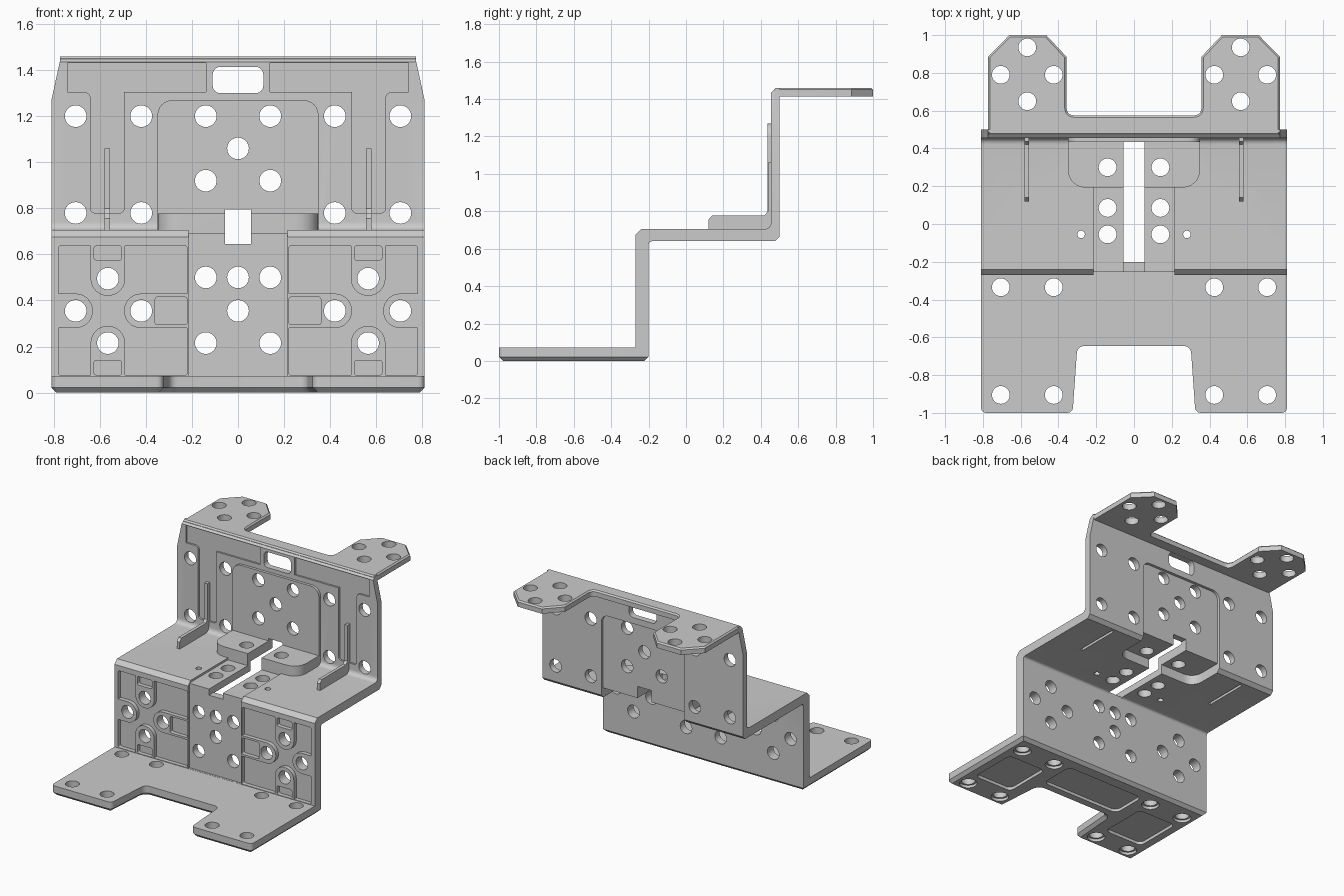
import bpy, bmesh, math

if "Cube" in bpy.data.objects:
    bpy.data.objects.remove(bpy.data.objects["Cube"])

def rounded(pts, n=6):
    """Outline from (u, v, radius) corners; radius 0 keeps the corner sharp."""
    out = []
    for i, (u, v, r) in enumerate(pts):
        if not r:
            out.append((u, v))
            continue
        ends = []
        for q in (pts[i - 1], pts[(i + 1) % len(pts)]):
            d = math.hypot(q[0] - u, q[1] - v)
            ends.append((u + (q[0] - u) * r / d, v + (q[1] - v) * r / d))
        for k in range(n + 1):
            t = k / n
            a, b, c = (1 - t) ** 2, 2 * t * (1 - t) * 0.83, t * t
            w = a + b + c
            out.append(((a * ends[0][0] + b * u + c * ends[1][0]) / w,
                        (a * ends[0][1] + b * v + c * ends[1][1]) / w))
    return out

def rect(u0, u1, v0, v1, r=0):
    return rounded([(u0, v0, r), (u1, v0, r), (u1, v1, r), (u0, v1, r)])

def disc(u, v, r=0.047, n=32):
    return [(u + r * math.cos(k * math.tau / n), v + r * math.sin(k * math.tau / n)) for k in range(n)]

def mirrored(pts):
    """Outline of a shape symmetric about u = 0 from its right half."""
    return pts + [(-p[0],) + tuple(p[1:]) for p in reversed(pts)]

def flip(pts, s):
    return [(u * s, v) for u, v in pts]

PLANES = {'XY': lambda u, v, w: (u, v, w), 'XZ': lambda u, v, w: (u, w, v), 'YZ': lambda u, v, w: (w, u, v)}

def prism(name, plane, pts, lo, hi, chamfer=0, cap='hi'):
    """Extruded outline, with an optional chamfer around one cap."""
    bm = bmesh.new()
    place = PLANES[plane]
    a = [bm.verts.new(place(u, v, lo)) for u, v in pts]
    b = [bm.verts.new(place(u, v, hi)) for u, v in pts]
    caps = {'lo': bm.faces.new(a), 'hi': bm.faces.new(b)}
    for i in range(len(pts)):
        j = (i + 1) % len(pts)
        bm.faces.new((a[i], a[j], b[j], b[i]))
    bmesh.ops.recalc_face_normals(bm, faces=bm.faces)
    if chamfer:
        bmesh.ops.bevel(bm, geom=list(caps[cap].edges), offset=chamfer, segments=1, affect='EDGES')
    me = bpy.data.meshes.new(name)
    bm.to_mesh(me)
    bm.free()
    ob = bpy.data.objects.new(name, me)
    bpy.context.scene.collection.objects.link(ob)
    return ob

def combine(target, tools, operation):
    """Apply one boolean per tool, then delete the tools."""
    bpy.context.view_layer.objects.active = target
    for t in tools:
        t.hide_render = True
        m = target.modifiers.new('bool', 'BOOLEAN')
        m.operation, m.solver, m.object = operation, 'EXACT', t
        bpy.ops.object.modifier_apply(modifier=m.name)
        bpy.data.objects.remove(t)

SIDES = (1, -1)

# stepped sheet: lower wall, shelf and upper wall
body = prism('stepped_bracket', 'YZ', rounded([
    (-0.27, 0.03, 0), (-0.2, 0.03, 0), (-0.2, 0.64, 0.02), (0.475, 0.64, 0), (0.5, 0.665, 0),
    (0.5, 1.46, 0), (0.485, 1.46, 0), (0.455, 1.435, 0), (0.455, 0.705, 0.035),
    (-0.24, 0.705, 0), (-0.27, 0.675, 0)]), -0.81, 0.81)

# foot plate with front notch, and top flange with two ears
foot = prism('foot', 'XY', rounded(mirrored([
    (0.3, -0.645, 0.04), (0.325, -1, 0.03), (0.81, -1, 0.03), (0.81, -0.2, 0)])), 0, 0.072, 0.022, 'lo')
flange = prism('flange', 'XY', rounded(mirrored([
    (0.773, 0.47, 0), (0.773, 0.885, 0), (0.66, 1, 0), (0.465, 1, 0), (0.357, 0.885, 0),
    (0.357, 0.575, 0.04)])), 1.415, 1.46, 0.01)
corners = [prism('corner', 'XZ', flip([(0.81, 1.27), (0.773, 1.44), (0.773, 1.6), (0.95, 1.6), (0.95, 1.27)], s),
                 0.3, 0.6) for s in SIDES]
combine(body, corners, 'DIFFERENCE')
combine(body, [foot, flange], 'UNION')

# shallow recesses: wall panels, T-shaped reliefs and centre strip
cuts = [prism('strip', 'XY', rect(-0.215, 0.215, -0.4, 0.2), 0.69, 0.9),
        prism('strip_front', 'XY', rect(-0.215, 0.215, -0.4, -0.255), 0.073, 0.8)]
for s in SIDES:
    relief = rounded([(0.14, 1.305, 0), (0.14, 1.432, 0), (0.74, 1.432, 0), (0.74, 1.305, 0),
                      (0.64, 1.305, 0.03), (0.64, 0.78, 0.02), (0.495, 0.78, 0.02), (0.495, 1.305, 0)])
    cuts.append(prism('relief', 'XZ', flip(relief, s), 0.4, 0.468))
    cuts.append(prism('panel', 'XZ', flip(rect(0.221, 0.78, 0.076, 0.637, 0.012), s), -0.4, -0.24))
combine(body, cuts, 'DIFFERENCE')

# raised pads, ribs and bosses
adds = [prism('shelf_block', 'XY', rounded(mirrored([(0.35, 0.47, 0), (0.35, 0.192, 0.1)])), 0.68, 0.778),
        prism('back_panel', 'XZ', rounded(mirrored([(0.35, 0.7, 0), (0.35, 1.27, 0.07)])), 0.435, 0.49)]
rib = [(0.12, 0.69), (0.12, 0.755), (0.14, 0.778), (0.42, 0.778), (0.438, 0.8), (0.438, 1.06), (0.48, 1.06), (0.48, 0.69)]
bosses = [((0.565, 0.495), (0.49, 0.64, 0.495, 0.66)), ((0.565, 0.215), (0.49, 0.64, 0.06, 0.215)),
          ((0.705, 0.355), (0.705, 0.795, 0.28, 0.43)), ((0.42, 0.355), (0.216, 0.42, 0.28, 0.43))]
for s in SIDES:
    adds.append(prism('rib', 'YZ', rib, s * 0.567 - 0.012, s * 0.567 + 0.012))
    for c, arm in bosses:
        adds.append(prism('boss', 'XZ', flip(disc(*c, 0.075), s), -0.27, -0.22))
        adds.append(prism('boss_arm', 'XZ', flip(rect(*arm), s), -0.27, -0.22))
combine(body, adds, 'UNION')

# hollows behind the pads, centre slot and top window
cuts = [prism('panel_hollow', 'XZ', rounded(mirrored([(0.335, 0.6, 0), (0.335, 1.255, 0.06)])), 0.48, 0.6),
        prism('block_hollow', 'XY', rounded(mirrored([(0.335, 0.6, 0), (0.335, 0.225, 0.09)])), 0.6, 0.71),
        prism('slot', 'XY', rect(-0.056, 0.056, -0.2, 0.6), 0.6, 0.795),
        prism('slot_mouth', 'XY', rect(-0.056, 0.056, -0.4, -0.19), 0.645, 0.795),
        prism('window', 'XZ', rect(-0.11, 0.11, 1.3, 1.414, 0.035), 0.3, 0.53),
        prism('foot_pocket', 'XY', rect(-0.32, 0.32, -0.57, -0.3, 0.05), -0.1, 0.022)]
for s in SIDES:
    cuts.append(prism('foot_pocket', 'XY', flip(rect(0.42, 0.73, -0.8, -0.44, 0.04), s), -0.1, 0.022))
    cuts.append(prism('rib_groove', 'XY', flip(rect(0.557, 0.577, 0.12, 0.45), s), 0.6, 0.685))
    for p in ((0.505, 0.625, 0.575, 0.637), (0.505, 0.625, 0.076, 0.14), (0.221, 0.36, 0.295, 0.415)):
        cuts.append(prism('boss_pocket', 'XZ', flip(rect(*p, 0.012), s), -0.4, -0.24))

# hole patterns, right half only
patterns = [
    ('XZ', 0.4, 0.6, [(0.705, 1.2), (0.42, 1.2), (0.14, 1.2), (0, 1.06), (0.14, 0.92), (0.705, 0.78), (0.42, 0.78)]),
    ('XZ', -0.3, -0.15, [(0.14, 0.5), (0, 0.5), (0, 0.355), (0.14, 0.215)] + [b[0] for b in bosses]),
    ('XY', 0.6, 0.85, [(0.14, 0.3), (0.14, 0.085), (0.14, -0.055)]),
    ('XY', -0.05, 0.12, [(0.705, -0.335), (0.425, -0.335), (0.705, -0.905), (0.425, -0.905)]),
    ('XY', 1.38, 1.5, [(0.565, 0.935), (0.705, 0.79), (0.425, 0.79), (0.565, 0.65)])]
for plane, lo, hi, spots in patterns:
    for u, v in spots:
        for s in SIDES if u else (1,):
            cuts.append(prism('hole', plane, disc(s * u, v), lo, hi))
            if lo == -0.05:
                cuts.append(prism('counterbore', plane, disc(s * u, v, 0.06), lo, 0.02))
for s in SIDES:
    cuts.append(prism('pin_hole', 'XY', disc(s * 0.28, -0.055, 0.02, 16), 0.6, 0.85))
combine(body, cuts, 'DIFFERENCE')

bpy.ops.object.select_all(action='DESELECT')
body.select_set(True)
bpy.context.view_layer.objects.active = body
bpy.ops.object.shade_smooth_by_angle(angle=math.radians(30))
